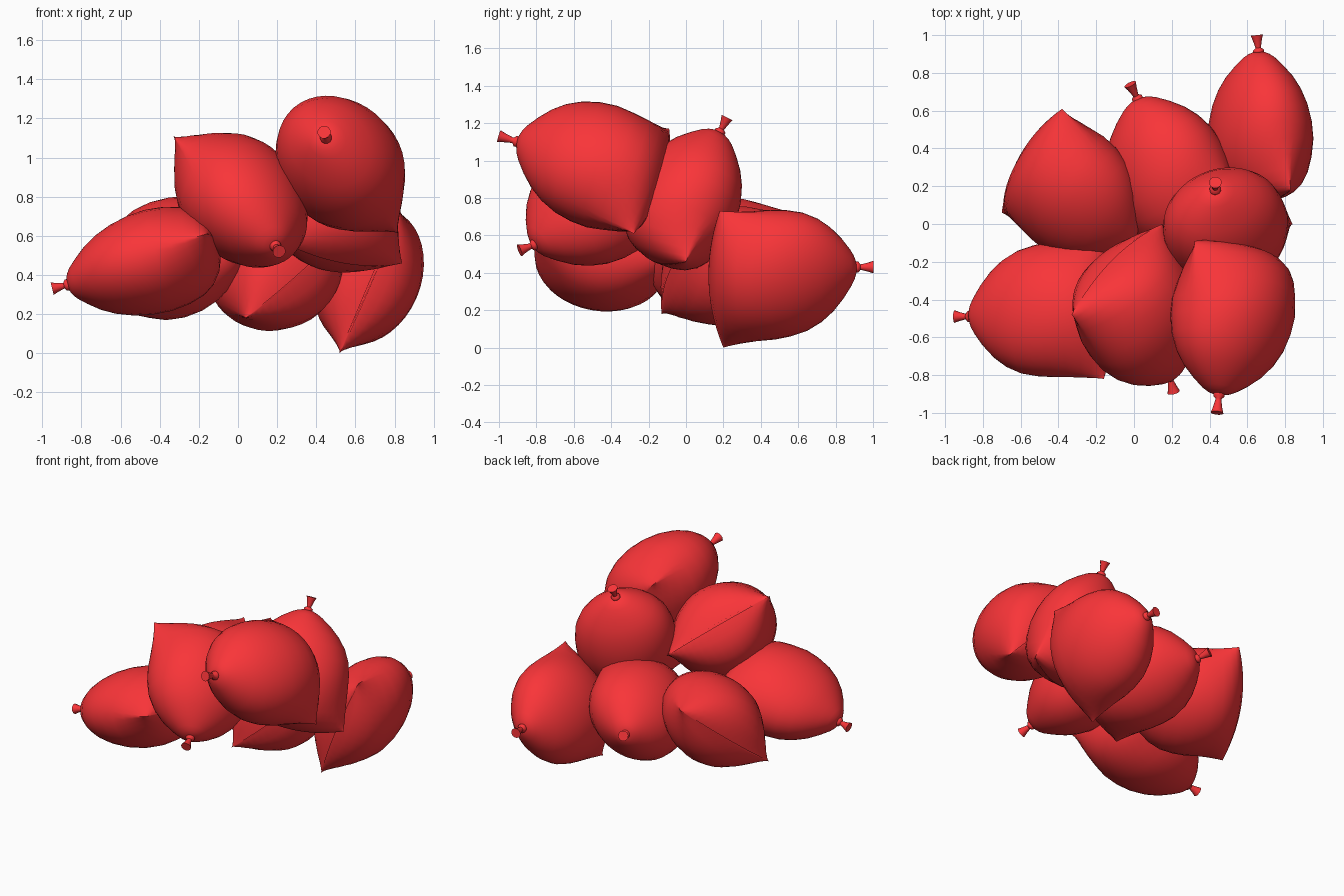
import bpy, bmesh, math
from mathutils import Vector

if "Cube" in bpy.data.objects:
    bpy.data.objects.remove(bpy.data.objects["Cube"])

red = bpy.data.materials.new("red_rubber")
red.diffuse_color = (0.95, 0.035, 0.04, 1)
red.use_nodes = True
red.node_tree.nodes["Principled BSDF"].inputs["Base Color"].default_value = red.diffuse_color

# t from seam (0) to neck (1): half width along seam, half thickness
PROFILE = [(0, .385, .006), (.015, .383, .08), (.04, .38, .135), (.09, .376, .19), (.16, .37, .23),
           (.26, .363, .255), (.38, .355, .265), (.5, .345, .258), (.62, .325, .237), (.73, .285, .205),
           (.82, .232, .167), (.9, .165, .12), (.96, .1, .08), (.985, .065, .055), (1, .03, .03)]
KNOT = [(-.1, .022), (0, .03), (.12, .03), (.25, .015), (.4, .018), (.75, .026), (1, .034)]
SIDES = 40


def skin(name, rings):
    """Join rings of points into a capped smooth tube."""
    bm = bmesh.new()
    loops = [[bm.verts.new(p) for p in ring] for ring in rings]
    for a, b in zip(loops, loops[1:]):
        for i in range(len(a)):
            j = (i + 1) % len(a)
            bm.faces.new((a[i], a[j], b[j], b[i]))
    bm.faces.new(loops[0][::-1])
    bm.faces.new(loops[-1])
    bmesh.ops.recalc_face_normals(bm, faces=bm.faces[:])
    mesh = bpy.data.meshes.new(name)
    bm.to_mesh(mesh)
    bm.free()
    obj = bpy.data.objects.new(name, mesh)
    bpy.context.collection.objects.link(obj)
    mesh.materials.append(red)
    bpy.ops.object.select_all(action='DESELECT')
    obj.select_set(True)
    bpy.context.view_layer.objects.active = obj
    bpy.ops.object.shade_smooth_by_angle(angle=math.radians(60))


def bag(n, a, b, neck, tip, fat):
    """Pillow bag: bulging seam end from a to b, tapering to a neck with a flared knot."""
    a, b, neck, tip = map(Vector, (a, b, neck, tip))
    mid, half = (a + b) / 2, (b - a).length / 2
    axis = neck - mid
    seam = (b - a).normalized()
    thick = axis.cross(seam).normalized()
    out = -axis.normalized()
    rings = []
    for t, w, h in PROFILE:
        w *= 1 + (half / .385 - 1) * (1 - t)
        pinch = .8 * max(0, 1 - t / .4)                 # sharp corners at the seam
        ring = []
        for i in range(SIDES):
            c, s = math.cos(math.tau * i / SIDES), math.sin(math.tau * i / SIDES)
            bow = .07 * (1 - c * c) * (1 - t) ** 2      # seam curves outwards
            ring.append(mid + axis * t + seam * w * c
                        + thick * h * fat * s * abs(s) ** pinch + out * bow)
        rings.append(ring)
    skin(f"bag_{n}", rings)
    # knot
    d = tip - neck
    u = d.orthogonal().normalized()
    v = d.normalized().cross(u)
    skin(f"knot_{n}", [[neck + d * t + (u * math.cos(math.tau * i / 12) + v * math.sin(math.tau * i / 12)) * r
                        for i in range(12)] for t, r in KNOT])


# seam corner, seam corner, neck, knot tip, fatness
BAGS = [
    ((.52, .2, .0), (.83, .18, .73), (.66, .91, .43), (.65, 1, .43), 1),            # back right
    ((.04, -.13, .18), (.57, .08, .66), (.02, .66, .46), (-.02, .74, .49), 1.15),   # back centre
    ((-.38, .61, .72), (-.7, .06, .23), (0, -.08, .5), (.07, -.13, .5), 1.08),      # back left
    ((-.16, -.82, .61), (-.17, -.04, .47), (-.87, -.49, .35), (-.95, -.49, .33), 1),  # front left
    ((-.33, -.48, 1.11), (.15, 0, .74), (.19, -.81, .55), (.21, -.89, .52), 1.14),  # front centre
    ((.32, -.09, 1.17), (.82, -.28, .61), (.45, -.9, 1.1), (.44, -1, 1.13), 1.17),  # front right
    ((.2, -.28, .58), (.84, 0, .46), (.43, .18, 1.15), (.43, .22, 1.23), 1.1),      # middle right
]
for n, args in enumerate(BAGS, 1):
    bag(n, *args)
